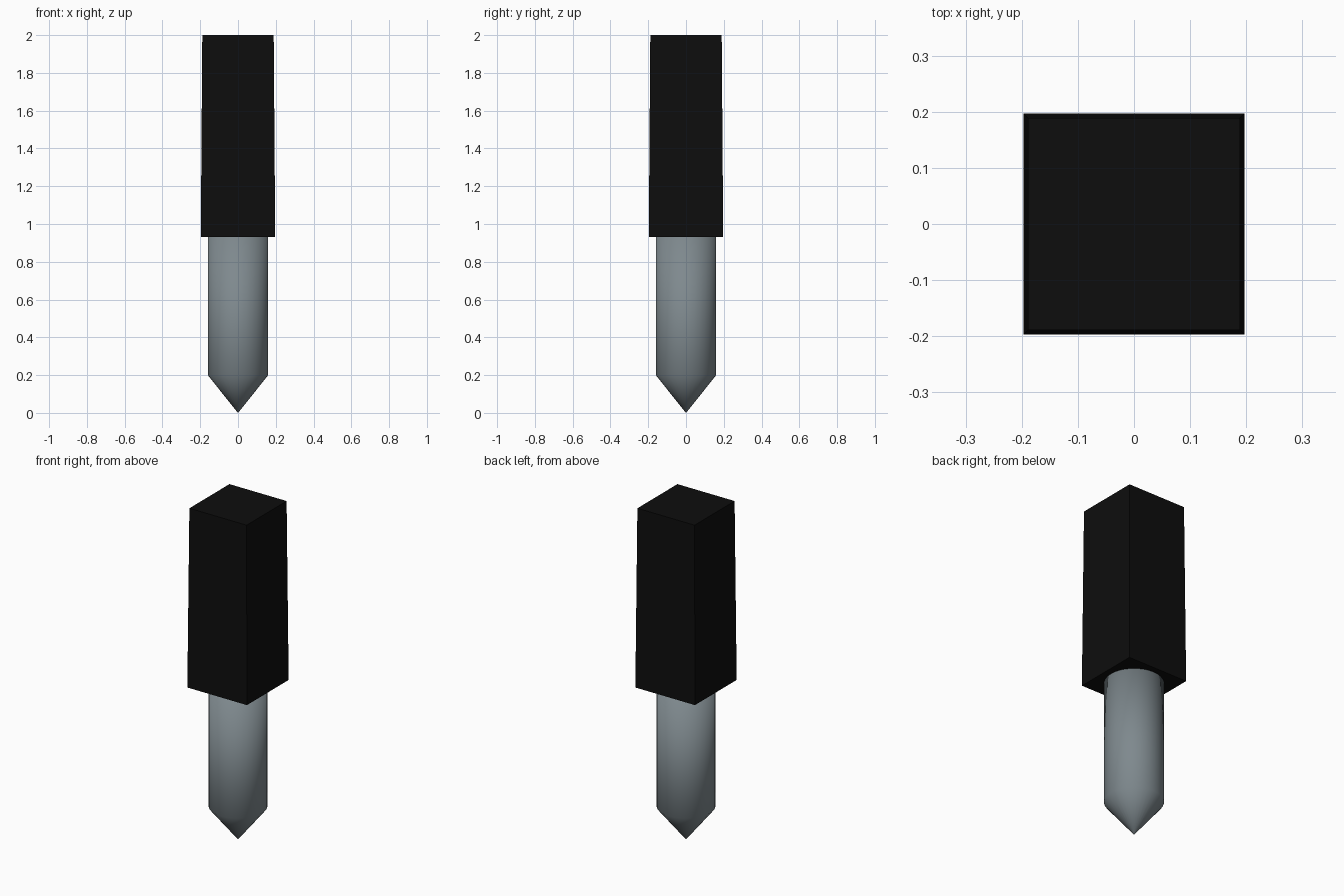
import bpy, bmesh, math

if "Cube" in bpy.data.objects:
    bpy.data.objects.remove(bpy.data.objects["Cube"])


def material(name, rgb):
    m = bpy.data.materials.new(name)
    m.diffuse_color = (*rgb, 1.0)
    m.use_nodes = True
    m.node_tree.nodes["Principled BSDF"].inputs["Base Color"].default_value = m.diffuse_color
    return m


def loft(name, rings, mat, smooth):
    """Bridge a stack of equal-sized rings and cap both ends."""
    bm = bmesh.new()
    loops = [[bm.verts.new(p) for p in ring] for ring in rings]
    n = len(loops[0])
    for a, b in zip(loops, loops[1:]):
        for i in range(n):
            j = (i + 1) % n
            bm.faces.new((a[i], a[j], b[j], b[i]))
    bm.faces.new(loops[0][::-1])
    bm.faces.new(loops[-1])
    bmesh.ops.remove_doubles(bm, verts=bm.verts, dist=1e-5)
    bmesh.ops.recalc_face_normals(bm, faces=bm.faces)
    for f in bm.faces:
        f.smooth = smooth
    me = bpy.data.meshes.new(name)
    bm.to_mesh(me)
    bm.free()
    me.materials.append(mat)
    ob = bpy.data.objects.new(name, me)
    bpy.context.collection.objects.link(ob)
    return ob


def circle(r, z, n=32):
    return [(r * math.cos(2 * math.pi * i / n), r * math.sin(2 * math.pi * i / n), z)
            for i in range(n)]


def square(h, z):
    return [(-h, -h, z), (h, -h, z), (h, h, z), (-h, h, z)]


black = material("black", (0.004, 0.004, 0.004))
steel = material("steel grey", (0.21, 0.25, 0.27))

# Slightly tapered square grip
loft("grip", [square(0.197, 0.93), square(0.189, 2.0)], black, False)

# Round shaft with a conical point, softly shaded
loft("pointed_shaft", [circle(0.0005, 0.0), circle(0.16, 0.2), circle(0.16, 0.94)], steel, True)
